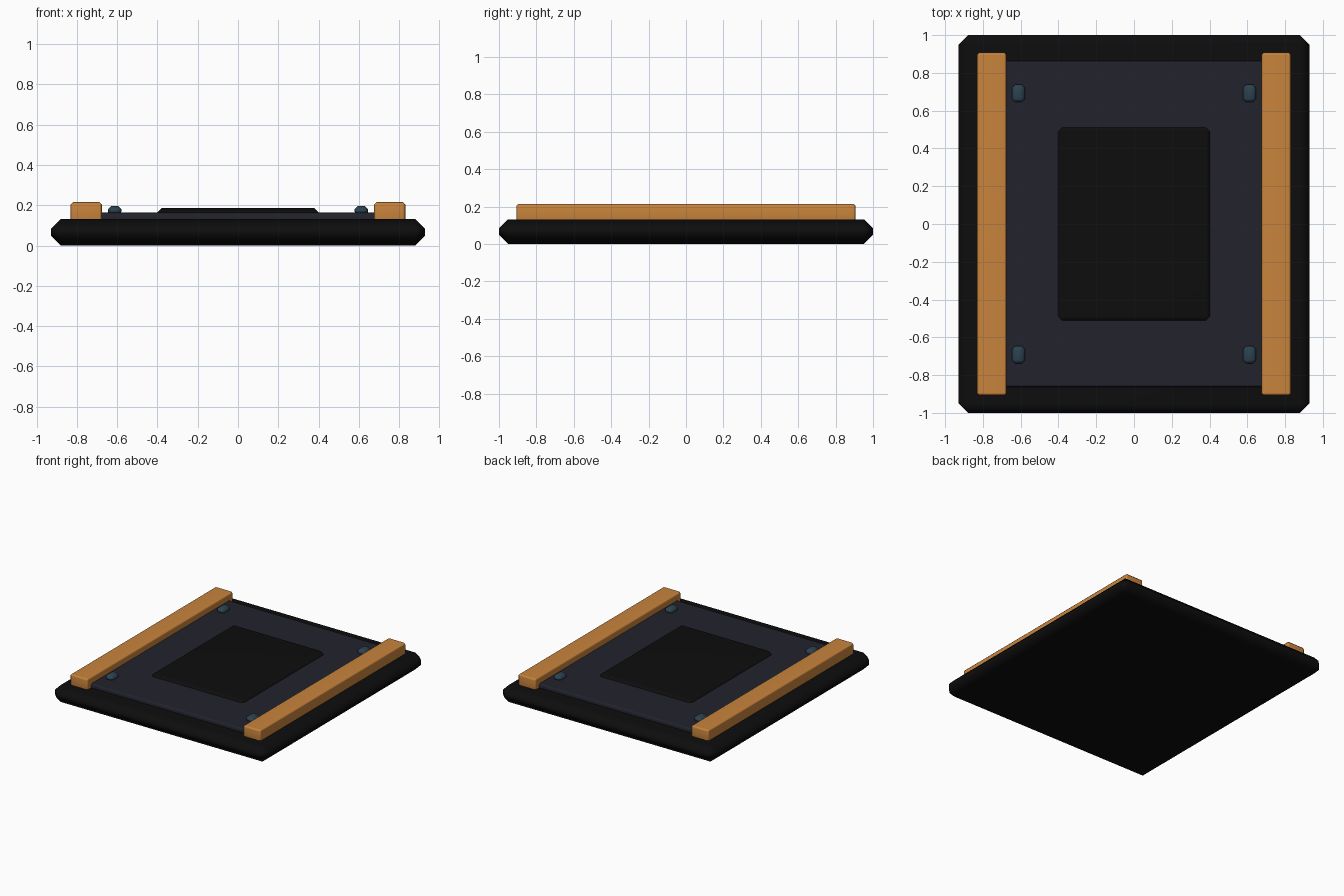
import bpy

if "Cube" in bpy.data.objects:
    bpy.data.objects.remove(bpy.data.objects["Cube"])

def material(name, rgb):
    m = bpy.data.materials.new(name)
    m.diffuse_color = (*rgb, 1.0)
    m.use_nodes = True
    m.node_tree.nodes["Principled BSDF"].inputs["Base Color"].default_value = m.diffuse_color
    return m

BLACK = material("matte black", (0.004, 0.004, 0.004))
NAVY = material("dark slate", (0.016, 0.016, 0.026))
ORANGE = material("warm orange", (0.58, 0.23, 0.045))
TEAL = material("blue grey steel", (0.025, 0.055, 0.08))

def block(name, x, y, z, bevel, mat):
    """Bevelled box from (min, max) ranges, softly shaded over its chamfers."""
    size = [b - a for a, b in (x, y, z)]
    centre = [(a + b) / 2 for a, b in (x, y, z)]
    bpy.ops.mesh.primitive_cube_add(size=1, location=centre)
    ob = bpy.context.object
    ob.name = name
    ob.scale = size
    bpy.ops.object.transform_apply(location=False, rotation=False, scale=True)
    ob.data.materials.append(mat)
    bpy.ops.object.shade_smooth()
    mod = ob.modifiers.new("chamfer", 'BEVEL')
    mod.width = bevel
    mod.segments = 1
    mod.limit_method = 'NONE'
    ob.modifiers.new("flat_face_normals", 'WEIGHTED_NORMAL')
    return ob

# Base slab, inset panel and raised centre pad
block("base_slab", (-0.928, 0.928), (-1, 1), (0, 0.132), 0.049, BLACK)
block("inset_panel", (-0.74, 0.74), (-0.863, 0.863), (0.10, 0.163), 0.012, NAVY)
block("centre_pad", (-0.402, 0.402), (-0.512, 0.512), (0.135, 0.186), 0.022, BLACK)

# Side rails and corner studs, mirrored left and right
for sx, side in ((-1, "left"), (1, "right")):
    cx = sx * 0.753
    block(f"{side}_rail", (cx - 0.078, cx + 0.078), (-0.907, 0.907),
          (0.115, 0.215), 0.012, ORANGE)
    for sy, end in ((-1, "front"), (1, "back")):
        px, py = sx * 0.612, sy * 0.692
        block(f"{end}_{side}_stud", (px - 0.034, px + 0.034),
              (py - 0.046, py + 0.046), (0.150, 0.197), 0.017, TEAL)
